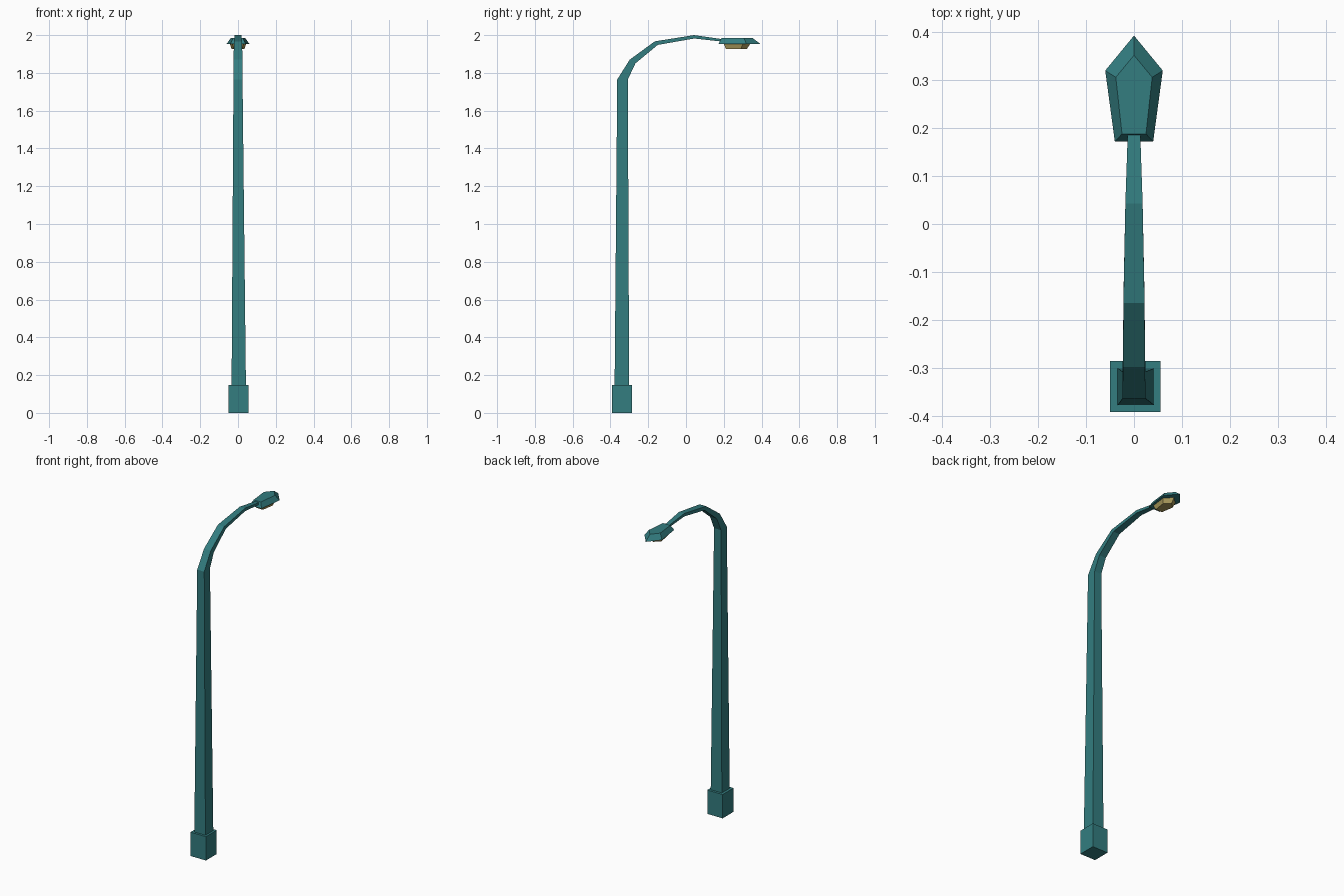
import bpy

if "Cube" in bpy.data.objects:
    bpy.data.objects.remove(bpy.data.objects["Cube"])


def material(name, rgb):
    m = bpy.data.materials.new(name)
    m.diffuse_color = (*rgb, 1)
    m.use_nodes = True
    m.node_tree.nodes["Principled BSDF"].inputs["Base Color"].default_value = m.diffuse_color
    return m


TEAL = material("teal paint", (0.033, 0.205, 0.215))
GLASS = material("warm lamp glass", (0.42, 0.34, 0.11))


def loft(name, rings, mat, smooth=False):
    """Skin a stack of equal-length vertex rings and cap both ends."""
    n = len(rings[0])
    verts = [v for ring in rings for v in ring]
    faces = [(r * n + i, r * n + (i + 1) % n, (r + 1) * n + (i + 1) % n, (r + 1) * n + i)
             for r in range(len(rings) - 1) for i in range(n)]
    faces += [tuple(reversed(range(n))), tuple(range(len(verts) - n, len(verts)))]
    mesh = bpy.data.meshes.new(name)
    mesh.from_pydata(verts, [], faces)
    mesh.materials.append(mat)
    if smooth:
        mesh.shade_smooth()
    obj = bpy.data.objects.new(name, mesh)
    bpy.context.collection.objects.link(obj)
    return obj


def square(x0, x1, back, front):
    """Four-sided ring; back and front are (y, z) points."""
    return [(x0, *back), (x1, *back), (x1, *front), (x0, *front)]


def kite(outline, z):
    """Symmetric five-sided ring: rear half-width and y, wide half-width and y, tip y."""
    rw, ry, ww, wy, tip = outline
    return [(-rw, ry, z), (rw, ry, z), (ww, wy, z), (0, tip, z), (-ww, wy, z)]


# Square foot block
loft("base_block", [square(-0.05, 0.055, (-0.392, z), (-0.286, z)) for z in (0, 0.147)], TEAL)

# Tapering pole running into the bent arm
loft("pole_and_arm", [
    square(-0.034, 0.042, (-0.378, 0.14), (-0.301, 0.14)),
    square(-0.024, 0.024, (-0.364, 1.765), (-0.308, 1.765)),
    square(-0.023, 0.023, (-0.298, 1.87), (-0.268, 1.85)),
    square(-0.022, 0.022, (-0.165, 1.967), (-0.150, 1.948)),
    square(-0.018, 0.018, (0.043, 2.0), (0.043, 1.982)),
    square(-0.013, 0.013, (0.19, 1.979), (0.19, 1.966)),
], TEAL)

# Kite-shaped lamp hood, flaring towards its lower rim
loft("lamp_hood", [
    kite((0.040, 0.172, 0.060, 0.320, 0.393), 1.954),
    kite((0.025, 0.188, 0.038, 0.306, 0.352), 1.985),
], TEAL)

# Glass under the hood, narrowing downwards
loft("lamp_glass", [
    kite((0.022, 0.212, 0.034, 0.290, 0.322), 1.927),
    kite((0.030, 0.198, 0.044, 0.302, 0.342), 1.956),
], GLASS)
